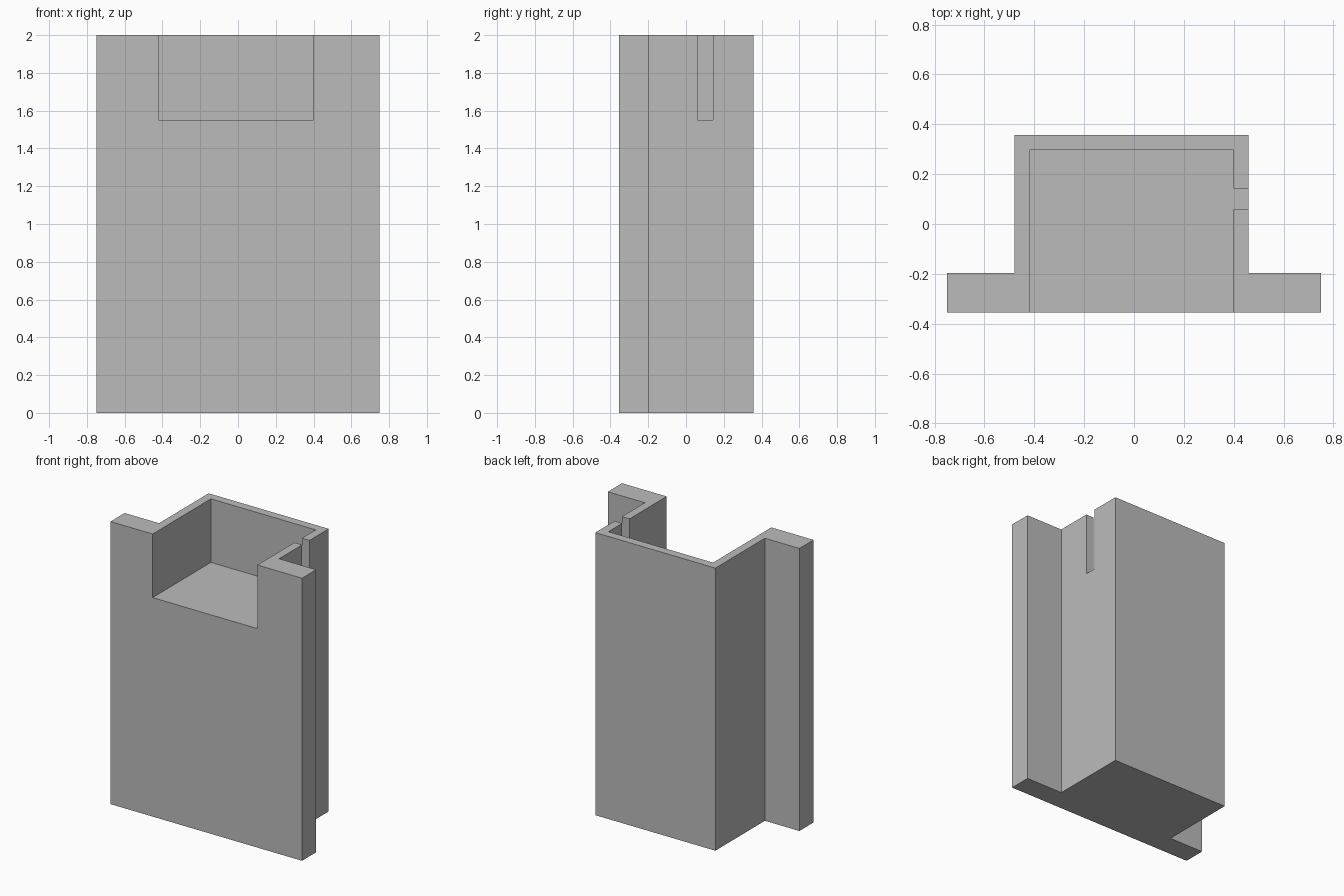
import bpy
import bmesh

default = bpy.data.objects.get("Cube")
if default:
    bpy.data.objects.remove(default, do_unlink=True)

GREY = (0.5, 0.5, 0.5, 1.0)
grey = bpy.data.materials.new("plain_grey")
grey.use_nodes = True
grey.diffuse_color = GREY
grey.node_tree.nodes["Principled BSDF"].inputs["Base Color"].default_value = GREY


def prism(name, profile, z_low, z_high):
    """Extrude a counter-clockwise plan outline straight up."""
    bm = bmesh.new()
    base = bm.faces.new([bm.verts.new((x, y, z_low)) for x, y in profile])
    top = bmesh.ops.extrude_face_region(bm, geom=[base], use_keep_orig=True)["geom"]
    bmesh.ops.translate(bm, vec=(0, 0, z_high - z_low),
                        verts=[v for v in top if isinstance(v, bmesh.types.BMVert)])
    bmesh.ops.recalc_face_normals(bm, faces=bm.faces)
    mesh = bpy.data.meshes.new(name)
    bm.to_mesh(mesh)
    bm.free()
    mesh.materials.append(grey)
    obj = bpy.data.objects.new(name, mesh)
    bpy.context.collection.objects.link(obj)
    return obj


HEIGHT, FLOOR = 2.0, 1.55
FRONT, FLANGE_BACK, BACK = -0.355, -0.197, 0.357
LEFT, RIGHT = 0.46, -0.48

# Block with a side flange along each front edge
body = prism("flanged_body", [
    (-0.75, FRONT), (0.75, FRONT), (0.75, FLANGE_BACK), (LEFT, FLANGE_BACK),
    (LEFT, BACK), (RIGHT, BACK), (RIGHT, FLANGE_BACK), (-0.75, FLANGE_BACK),
], 0, HEIGHT)

# Open-fronted pocket with a narrow slot through the left wall
wall = 0.06
inner_left, inner_right, inner_back = LEFT - wall, RIGHT + wall, BACK - wall
slot_front, slot_back = 0.06, 0.143
pocket = prism("pocket_cutter", [
    (inner_right, FRONT - 0.1), (inner_left, FRONT - 0.1),
    (inner_left, slot_front), (LEFT + 0.1, slot_front),
    (LEFT + 0.1, slot_back), (inner_left, slot_back),
    (inner_left, inner_back), (inner_right, inner_back),
], FLOOR, HEIGHT + 0.1)
pocket.hide_render = True

cut = body.modifiers.new("pocket", 'BOOLEAN')
cut.operation = 'DIFFERENCE'
cut.solver = 'EXACT'
cut.object = pocket

# Apply the cut and discard the cutter
bpy.context.view_layer.objects.active = body
body.select_set(True)
bpy.ops.object.modifier_apply(modifier=cut.name)
bpy.data.objects.remove(pocket, do_unlink=True)
